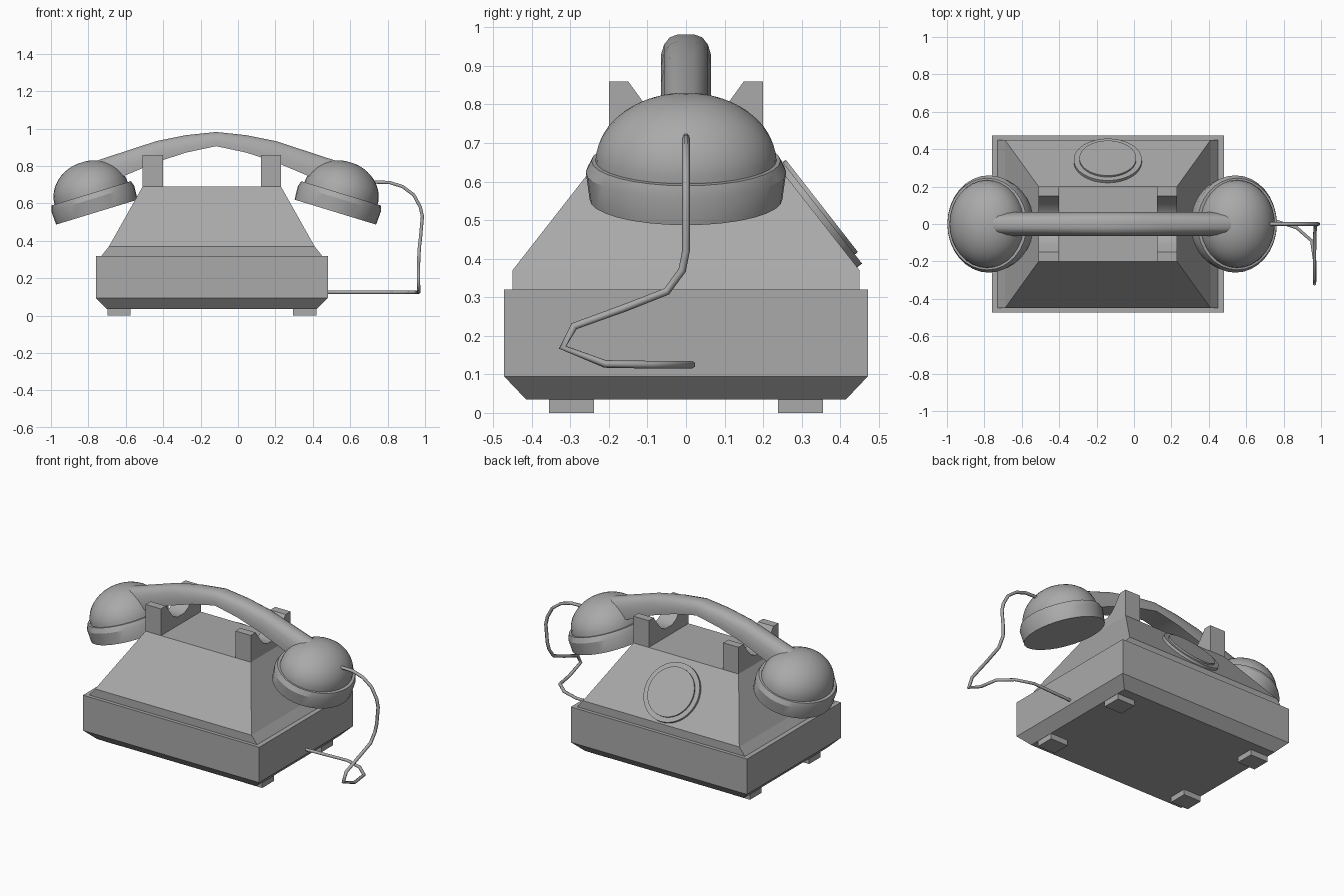
import bpy, bmesh, math
from mathutils import Matrix, Vector

old = bpy.data.objects.get("Cube")
if old:
    bpy.data.objects.remove(old)

grey = bpy.data.materials.new("plain grey")
grey.use_nodes = True
COLOUR = (0.4, 0.4, 0.4, 1)
grey.diffuse_color = COLOUR
grey.node_tree.nodes["Principled BSDF"].inputs["Base Color"].default_value = COLOUR

BODY_X = -0.14      # centre of the body
HANDSET_X = -0.117  # centre of the handset


def finish(obj, smooth=None):
    obj.data.materials.append(grey)
    if smooth:
        bpy.ops.object.select_all(action='DESELECT')
        obj.select_set(True)
        bpy.context.view_layer.objects.active = obj
        bpy.ops.object.shade_smooth_by_angle(angle=math.radians(smooth))
    return obj


def loft(name, rings, matrix=Matrix(), smooth=None):
    """Skin a list of equal-length point rings and cap both ends."""
    bm = bmesh.new()
    loops = [[bm.verts.new(matrix @ Vector(p)) for p in ring] for ring in rings]
    n = len(loops[0])
    for a, b in zip(loops, loops[1:]):
        for i in range(n):
            bm.faces.new((a[i], a[(i + 1) % n], b[(i + 1) % n], b[i]))
    bm.faces.new(loops[0])
    bm.faces.new(loops[-1])
    bmesh.ops.recalc_face_normals(bm, faces=bm.faces)
    mesh = bpy.data.meshes.new(name)
    bm.to_mesh(mesh)
    bm.free()
    obj = bpy.data.objects.new(name, mesh)
    bpy.context.collection.objects.link(obj)
    return finish(obj, smooth)


def rect(hx, hy, z, cx=BODY_X, cy=0):
    return [(cx + sx * hx, cy + sy * hy, z) for sx, sy in ((-1, -1), (1, -1), (1, 1), (-1, 1))]


def ellipse(rx, ry, z, n=32):
    angles = [math.tau * i / n for i in range(n)]
    return [(rx * math.cos(a), ry * math.sin(a), z) for a in angles]


# Base tray with chamfered underside, and tapered housing
loft("base", [rect(0.56, 0.415, 0.035), rect(0.62, 0.472, 0.095), rect(0.62, 0.472, 0.32)])
loft("housing", [rect(0.59, 0.45, 0.32), rect(0.55, 0.45, 0.37), rect(0.37, 0.2, 0.69)])

# Feet
for sx, side in ((-1, "right"), (1, "left")):
    for sy, end in ((-1, "front"), (1, "back")):
        cx, cy = BODY_X + sx * 0.497, sy * 0.297
        loft(f"{end}_{side}_foot", [rect(0.062, 0.058, z, cx, cy) for z in (0, 0.036)])

# Cradle posts with a rounded notch
half = [(0.2, 0.685), (0.2, 0.86), (0.15, 0.86), (0.11, 0.805), (0.075, 0.765), (0.035, 0.745)]
outline = half + [(-y, z) for y, z in reversed(half)]
for s, side in ((-1, "right"), (1, "left")):
    loft(f"{side}_cradle_post",
         [[(BODY_X + s * x, y, z) for y, z in outline] for x in (0.262, 0.37)], smooth=35)

# Round dial on the back slope: wide ring and raised centre
slope = math.atan2(0.25, 0.32)
dial_matrix = Matrix.Translation((BODY_X, 0.332, 0.521)) @ Matrix.Rotation(slope - math.pi / 2, 4, 'X')
loft("dial_ring", [ellipse(0.182, 0.182, z, 48) for z in (-0.01, 0.016)], dial_matrix, 30)
loft("dial_centre", [ellipse(0.152, 0.152, z, 48) for z in (0, 0.026)], dial_matrix, 30)

# Ear and mouth pieces: tilted oval domes above a flared rim
for s, side in ((-1, "right"), (1, "left")):
    tilt = (Matrix.Translation((HANDSET_X + s * 0.668, 0, 0.654))
            @ Matrix.Rotation(s * math.radians(17), 4, 'Y'))
    arcs = [math.radians(7.5 * i) for i in range(12)]
    loft(f"{side}_dome", [ellipse(0.205 * math.cos(a), 0.235 * math.cos(a), 0.178 * math.sin(a) - 0.004)
                          for a in arcs], tilt, 40)
    loft(f"{side}_rim", [ellipse(0.228, 0.25, -0.105), ellipse(0.232, 0.26, -0.03),
                         ellipse(0.222, 0.245, 0)], tilt, 30)

# Handle: flat underside, rounded top, swelling towards the ends
side_stations = [(0.65, 0.825, 0.68), (0.32, 0.933, 0.82), (0.16, 0.965, 0.872)]
stations = ([(-d, t, b) for d, t, b in side_stations] + [(0, 0.982, 0.906)]
            + side_stations[::-1])
section = [(0.065, 0), (0.065, 0.3), (0.057, 0.65), (0.042, 0.9), (0.02, 1)]
section += [(-y, h) for y, h in reversed(section)]
loft("handle", [[(HANDSET_X + d, y, b + (t - b) * h) for y, h in section]
                for d, t, b in stations], smooth=40)

# Cord from the left dome, drooping forward and back to the base
cord_path = [(0.7, 0, 0.715), (0.81, 0, 0.712), (0.88, 0, 0.69), (0.94, 0, 0.645), (0.975, 0, 0.58),
             (0.986, 0, 0.53), (0.976, 0, 0.42), (0.97, -0.01, 0.37), (0.967, -0.05, 0.315),
             (0.965, -0.16, 0.272), (0.965, -0.29, 0.225), (0.965, -0.32, 0.17),
             (0.968, -0.21, 0.127), (0.95, -0.09, 0.125), (0.87, -0.02, 0.125),
             (0.76, 0.015, 0.125), (0.47, 0, 0.125)]
curve = bpy.data.curves.new("cord", 'CURVE')
curve.dimensions = '3D'
curve.bevel_depth = 0.01
curve.bevel_resolution = 1
curve.use_fill_caps = True
spline = curve.splines.new('POLY')
spline.points.add(len(cord_path) - 1)
for point, co in zip(spline.points, cord_path):
    point.co = (*co, 1)
cord = bpy.data.objects.new("cord", curve)
bpy.context.collection.objects.link(cord)
finish(cord)
